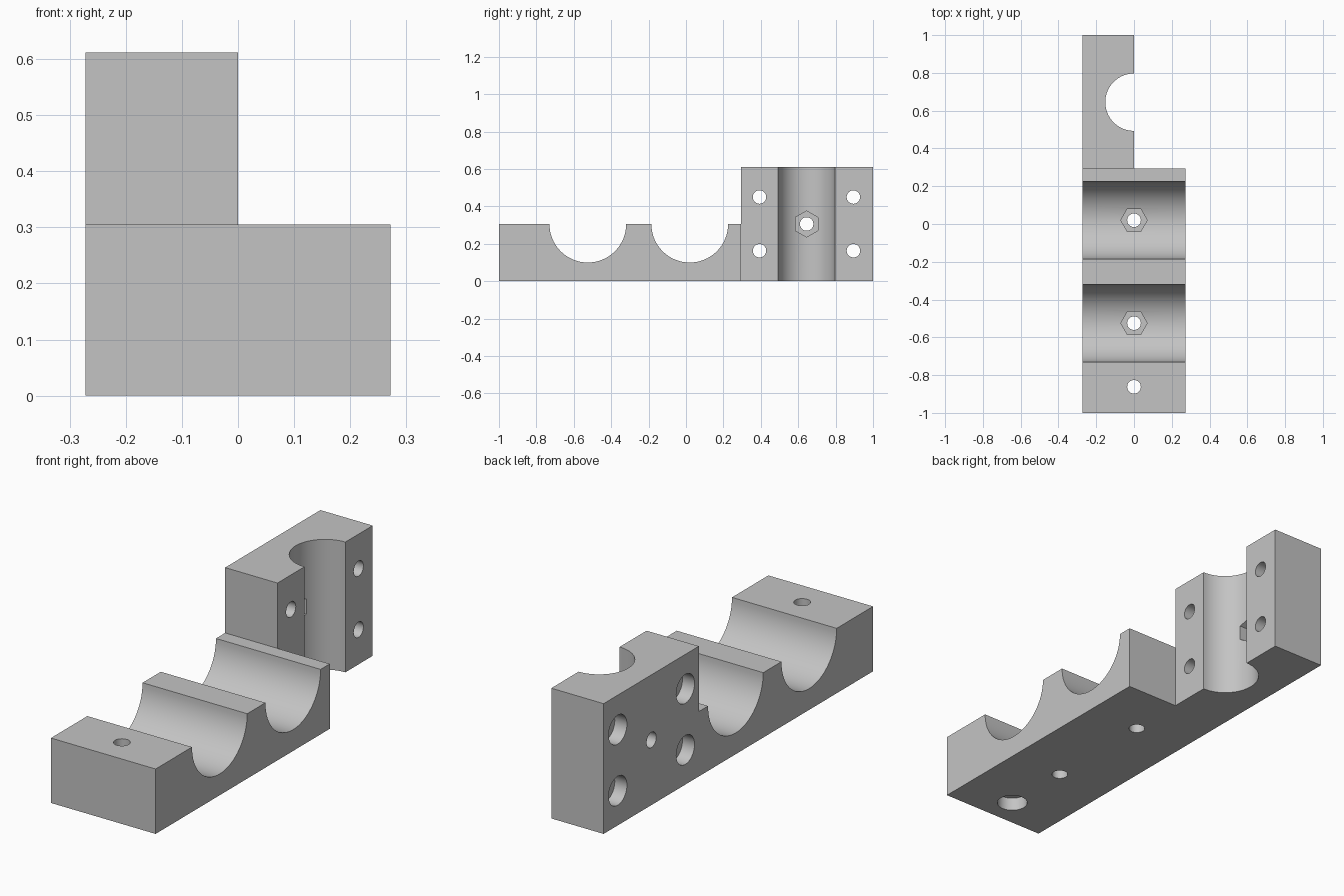
import bpy, bmesh, math

default = bpy.data.objects.get("Cube")
if default:
    bpy.data.objects.remove(default, do_unlink=True)

grey = bpy.data.materials.new("plain grey")
grey.use_nodes = True
grey.diffuse_color = (0.55, 0.55, 0.55, 1)
grey.node_tree.nodes["Principled BSDF"].inputs["Base Color"].default_value = grey.diffuse_color

HALF_W = 0.272      # half width of the base
BASE_H = 0.305      # height of the low block
TOWER_H = 0.612     # height of the upright block
STEP_Y = 0.293      # where the upright block starts
GROOVE_R, BORE_R = 0.205, 0.152
HOLE_R, HEAD_R, NUT_R = 0.036, 0.068, 0.07
HEAD_DEPTH, NUT_DEPTH = 0.063, 0.05
BORE_Y = 0.645


def prism(name, outline, axis, start, end):
    """Extrude an outline; along Z it is (x, y), along X it is (z, y)."""
    place = (lambda u, v, t: (u, v, t)) if axis == "Z" else (lambda u, v, t: (t, v, u))
    bm = bmesh.new()
    face = bm.faces.new([bm.verts.new(place(u, v, start)) for u, v in outline])
    top = bmesh.ops.extrude_face_region(bm, geom=[face])["geom"]
    moved = [g for g in top if isinstance(g, bmesh.types.BMVert)]
    bmesh.ops.translate(bm, verts=moved, vec=place(0, 0, end - start))
    bmesh.ops.recalc_face_normals(bm, faces=bm.faces)
    mesh = bpy.data.meshes.new(name)
    bm.to_mesh(mesh)
    bm.free()
    mesh.materials.append(grey)
    obj = bpy.data.objects.new(name, mesh)
    bpy.context.collection.objects.link(obj)
    return obj


def ring(u, v, radius, sides):
    return [(u + radius * math.cos(math.tau * i / sides),
             v + radius * math.sin(math.tau * i / sides)) for i in range(sides)]


# L-shaped footprint raised to full height
bracket = prism("bracket", [(-HALF_W, -1), (HALF_W, -1), (HALF_W, STEP_Y),
                            (0, STEP_Y), (0, 1), (-HALF_W, 1)], "Z", 0, TOWER_H)


def cut(outline, axis, start, end):
    cutter = prism("cutter", outline, axis, start, end)
    cutter.hide_render = True
    mod = bracket.modifiers.new("cut", "BOOLEAN")
    mod.operation, mod.solver, mod.object = "DIFFERENCE", "EXACT", cutter
    bpy.ops.object.select_all(action="DESELECT")
    bpy.context.view_layer.objects.active = bracket
    bracket.select_set(True)
    bpy.ops.object.modifier_apply(modifier=mod.name)
    bpy.data.objects.remove(cutter, do_unlink=True)


# Lower the base below the upright block
cut([(-1, -2), (1, -2), (1, STEP_Y), (-1, STEP_Y)], "Z", BASE_H, 1)

# Half-round grooves across the base, each with a nut pocket and bolt hole
for y in (-0.525, 0.02):
    floor = BASE_H - GROOVE_R
    cut(ring(BASE_H, y, GROOVE_R, 64), "X", -1, 1)
    cut(ring(0, y, NUT_R, 6), "Z", floor - NUT_DEPTH, BASE_H)
    cut(ring(0, y, HOLE_R, 32), "Z", -1, BASE_H)

# Half-round upright bore with its nut pocket and bolt hole
cut(ring(0, BORE_Y, BORE_R, 64), "Z", -1, 1)
cut(ring(TOWER_H / 2, BORE_Y, NUT_R, 6), "X", -BORE_R - NUT_DEPTH, 0.1)
cut(ring(TOWER_H / 2, BORE_Y, HOLE_R, 32), "X", -1, 0.1)

# Counterbored bolt hole at the front end of the base
cut(ring(0, -0.862, HOLE_R, 32), "Z", -1, 1)
cut(ring(0, -0.862, HEAD_R, 32), "Z", -1, HEAD_DEPTH)

# Four counterbored bolt holes through the upright block
for y in (0.393, 0.895):
    for z in (0.163, 0.45):
        cut(ring(z, y, HOLE_R, 32), "X", -1, 0.1)
        cut(ring(z, y, HEAD_R, 32), "X", -1, HEAD_DEPTH - HALF_W)

bpy.ops.object.shade_smooth_by_angle(angle=math.radians(30))
